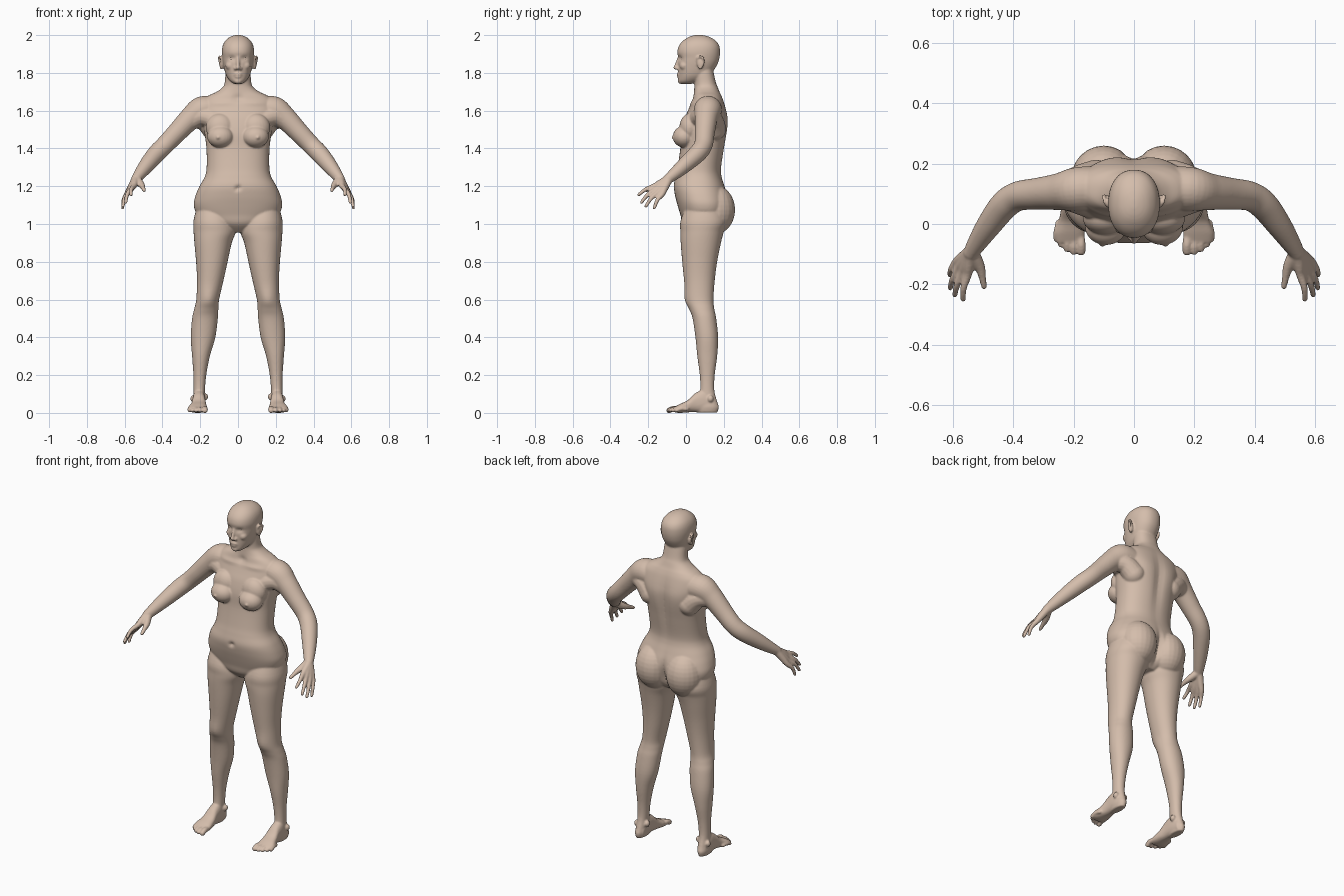
import bpy, bmesh
from math import sin, cos, pi, exp
from mathutils import Vector, Matrix

bm = bmesh.new()

def smooth_rows(rows, steps):
    """Catmull-Rom interpolation of any list of equal-length tuples."""
    out, k = [], len(rows)
    for i in range(k - 1):
        a, b, c, d = rows[max(i - 1, 0)], rows[i], rows[i + 1], rows[min(i + 2, k - 1)]
        for s in range(steps):
            t = s / steps
            out.append([0.5 * (2 * q + (r - p) * t + (2 * p - 5 * q + 4 * r - w) * t * t
                        + (3 * q - p - 3 * r + w) * t ** 3) for p, q, r, w in zip(a, b, c, d)])
    return out + [list(rows[-1])]

def skin(rings):
    loops = [[bm.verts.new(p) for p in ring] for ring in rings]
    n = len(loops[0])
    for a, b in zip(loops, loops[1:]):
        for i in range(n):
            bm.faces.new((a[i], a[(i + 1) % n], b[(i + 1) % n], b[i]))
    bm.faces.new(loops[0][::-1])
    bm.faces.new(loops[-1])

def loft(rows, axis='z', e=2.2, n=48, steps=5):
    """Rows of (height, x min, x max, low, high) superellipses."""
    rings = []
    for h, x0, x1, lo, hi in smooth_rows(rows, steps):
        ring = []
        for i in range(n):
            c, s = cos(2 * pi * i / n), sin(2 * pi * i / n)
            c = abs(c) ** (2 / e) * (1 if c > 0 else -1)
            s = abs(s) ** (2 / e) * (1 if s > 0 else -1)
            x, q = (x0 + x1) / 2 + (x1 - x0) / 2 * c, (lo + hi) / 2 + (hi - lo) / 2 * s
            ring.append((x, q, h) if axis == 'z' else (x, h, q))
        rings.append(ring)
    skin(rings)

def ball(c, r):
    bmesh.ops.create_uvsphere(bm, u_segments=24, v_segments=16, radius=1,
                              matrix=Matrix.Translation(c) @ Matrix.Diagonal((*r, 1)))

def tube(pts, n=16, steps=4):
    """Round limb through (x, y, z, radius) points with ball ends."""
    rows = smooth_rows(pts, steps)
    rings = []
    for i, (x, y, z, r) in enumerate(rows):
        t = Vector(rows[min(i + 1, len(rows) - 1)][:3]) - Vector(rows[max(i - 1, 0)][:3])
        q = t.to_track_quat('Z', 'Y')
        rings.append([Vector((x, y, z)) + q @ Vector((r * cos(2 * pi * k / n), r * sin(2 * pi * k / n), 0))
                      for k in range(n)])
    skin(rings)
    for p in (pts[0], pts[-1]):
        ball(p[:3], (p[3],) * 3)

# leg
loft([(1.12, .05, .21, .01, .18), (1.02, .02, .235, -.028, .215), (.96, .012, .235, -.03, .2),
      (.9, .033, .231, -.028, .185), (.8, .055, .222, -.02, .165), (.7, .077, .217, -.01, .152),
      (.6, .1, .221, 0, .145), (.55, .104, .232, .018, .15), (.5, .107, .243, .035, .16),
      (.4, .12, .25, .05, .17), (.3, .149, .243, .06, .165), (.2, .168, .236, .073, .152),
      (.12, .175, .235, .075, .15), (.06, .177, .237, .06, .165), (.03, .178, .24, .05, .174),
      (.001, .185, .233, .06, .165)], e=2.1)
# foot and toes
loft([(.15, .18, .234, .001, .07), (.1, .174, .24, .001, .12), (.05, .172, .242, .004, .105),
      (.01, .167, .25, .003, .068), (-.03, .163, .264, 0, .048), (-.06, .167, .26, .002, .032)], 'y', 2.4)
ball((.172, .125, .085), (.014, .017, .018))
ball((.239, .13, .075), (.013, .016, .018))
for x0, x1, y, r in ((.179, .175, -.09, .015), (.2, .2, -.092, .0115), (.219, .222, -.083, .011),
                     (.236, .242, -.068, .0105), (.25, .257, -.05, .0105)):
    tube([(x0, y + .055, .02, r), (x1, y + .022, .022, r), (x1, y, .013, r)])
# buttock and breast
ball((.1, .152, 1.075), (.108, .108, .13))
ball((.093, -.008, 1.462), (.07, .062, .058))
ball((.095, .02, 1.51), (.075, .055, .075))
ball((.105, -.066, 1.458), (.01, .01, .01))
# arm
tube([(.12, .12, 1.6, .07), (.19, .115, 1.603, .073), (.25, .107, 1.56, .061), (.32, .1, 1.488, .053),
      (.385, .092, 1.42, .049), (.43, .062, 1.375, .048), (.478, 0, 1.318, .042),
      (.517, -.058, 1.268, .033), (.54, -.095, 1.238, .026)], n=28, steps=6)
tube([(.12, .06, 1.55, .05), (.19, .085, 1.57, .05), (.25, .1, 1.54, .045)])
tube([(.13, .15, 1.5, .06), (.18, .14, 1.55, .055), (.24, .115, 1.55, .045)])
# hand: palm bones continue into the fingers
for k, tip in (((.552, -.168, 1.2), (.566, -.25, 1.155)), ((.568, -.163, 1.182), (.594, -.236, 1.115)),
               ((.581, -.147, 1.168), (.609, -.212, 1.094)), ((.589, -.127, 1.157), (.611, -.168, 1.085))):
    k, tip = Vector(k), Vector(tip)
    w = Vector((.54, -.09, 1.24)).lerp(k, .12)
    mid = k.lerp(tip, .5) + Vector((.006, -.004, .006))
    tube([(*w, .022), (*w.lerp(k, .6), .0185), (*k, .015), (*mid, .0112), (*tip, .009)])
tube([(.535, -.095, 1.235, .023), (.512, -.14, 1.208, .018), (.503, -.175, 1.193, .0125), (.497, -.208, 1.178, .0095)])
# ear
ball((.086, .076, 1.85), (.011, .018, .03))
tube([(.085, .06, 1.858, .005), (.093, .064, 1.882, .006), (.099, .082, 1.886, .006), (.1, .094, 1.87, .006),
      (.095, .09, 1.845, .006), (.089, .074, 1.824, .007)])
# brow, eyelids, cheek, nostril wing
tube([(.012, -.037, 1.893, .006), (.034, -.029, 1.899, .006), (.056, -.013, 1.891, .006)])
tube([(.018, -.03, 1.875, .003), (.033, -.027, 1.884, .004), (.05, -.014, 1.877, .003)])
tube([(.018, -.03, 1.874, .003), (.034, -.025, 1.868, .004), (.05, -.014, 1.875, .003)])
ball((.04, -.008, 1.838), (.026, .026, .024))
ball((.013, -.043, 1.823), (.009, .012, .009))

# mirror all side parts
dup = bmesh.ops.duplicate(bm, geom=bm.verts[:] + bm.edges[:] + bm.faces[:])['geom']
for v in dup:
    if isinstance(v, bmesh.types.BMVert):
        v.co.x *= -1

# torso and neck
loft([(z, -w, w, f, b) for z, w, f, b in (
    (.955, .05, .03, .15), (1, .15, -.015, .2), (1.05, .215, -.03, .222), (1.1, .234, -.045, .23),
    (1.15, .225, -.058, .222), (1.2, .204, -.065, .205), (1.25, .176, -.056, .19), (1.3, .166, -.045, .188),
    (1.4, .167, -.03, .204), (1.48, .177, -.026, .216), (1.55, .188, -.01, .22), (1.6, .2, .01, .213),
    (1.65, .19, .03, .2), (1.68, .155, .038, .188), (1.7, .113, .042, .178), (1.725, .08, .044, .168),
    (1.75, .07, .044, .158), (1.8, .066, .04, .147), (1.84, .06, .04, .14))], e=2.3, n=72)
# head
loft([(z, -w, w, f, b) for z, w, f, b in (
    (1.742, .02, -.028, .03), (1.755, .04, -.039, .07), (1.78, .059, -.04, .12), (1.81, .07, -.041, .145),
    (1.85, .079, -.042, .168), (1.88, .083, -.041, .177), (1.91, .0855, -.046, .18), (1.94, .082, -.039, .177),
    (1.965, .071, -.021, .163), (1.985, .051, .005, .136), (1.996, .029, .03, .108), (2.001, .008, .055, .08))],
    n=72)
# nose, lips, chin
tube([(0, -.036, 1.885, .008), (0, -.046, 1.855, .009), (0, -.055, 1.828, .0115)])
tube([(-.025, -.03, 1.787, .004), (-.01, -.042, 1.794, .006), (.01, -.042, 1.794, .006), (.025, -.03, 1.787, .004)])
tube([(-.024, -.03, 1.785, .004), (0, -.041, 1.779, .0075), (.024, -.03, 1.785, .004)])
ball((0, -.026, 1.757), (.022, .018, .016))

# gentle hollows and bulges: centre, spread, push
dents = [((0, -.065, 1.19), (.014, .04, .012), (0, .014, 0)),
         ((0, .23, 1.45), (.03, .06, .18), (0, -.012, 0)),
         ((0, .24, 1.04), (.018, .07, .09), (0, -.03, 0)),
         ((0, .04, 1.665), (.025, .03, .02), (0, .01, 0))]
for s in (-1, 1):
    dents += [((s * .034, -.035, 1.877), (.018, .02, .012), (0, .009, 0)),
              ((s * .155, .0, .6), (.035, .04, .05), (0, -.007, 0)),
              ((s * .09, .035, 1.64), (.07, .03, .012), (0, -.006, 0)),
              ((s * .09, .21, 1.54), (.06, .05, .08), (0, .006, 0))]
for v in bm.verts:
    p = v.co.copy()
    for c, r, push in dents:
        d = sum(((p[i] - c[i]) / r[i]) ** 2 for i in range(3))
        if d < 9:
            v.co += Vector(push) * exp(-d)
bmesh.ops.recalc_face_normals(bm, faces=bm.faces[:])

skin_mat = bpy.data.materials.new("skin")
skin_mat.diffuse_color = (.66, .51, .41, 1)

# body: fuse every part into one smooth surface
mesh = bpy.data.meshes.new("body")
bm.to_mesh(mesh)
bm.free()
body = bpy.data.objects.new("body", mesh)
bpy.context.collection.objects.link(body)
bpy.context.view_layer.objects.active = body
body.select_set(True)
fuse = body.modifiers.new("fuse", 'REMESH')
fuse.mode, fuse.voxel_size, fuse.use_smooth_shade = 'VOXEL', .005, True
relax = body.modifiers.new("relax", 'SMOOTH')
relax.factor, relax.iterations = .5, 5
for m in ("fuse", "relax"):
    bpy.ops.object.modifier_apply(modifier=m)
body.data.materials.clear()
body.data.materials.append(skin_mat)

# eyeballs
for s, name in ((-1, "right_eye"), (1, "left_eye")):
    bpy.ops.mesh.primitive_uv_sphere_add(segments=20, ring_count=12, radius=.0145, location=(s * .034, -.0125, 1.876))
    eye = bpy.context.object
    eye.name = name
    eye.data.materials.append(skin_mat)
    bpy.ops.object.shade_smooth()
